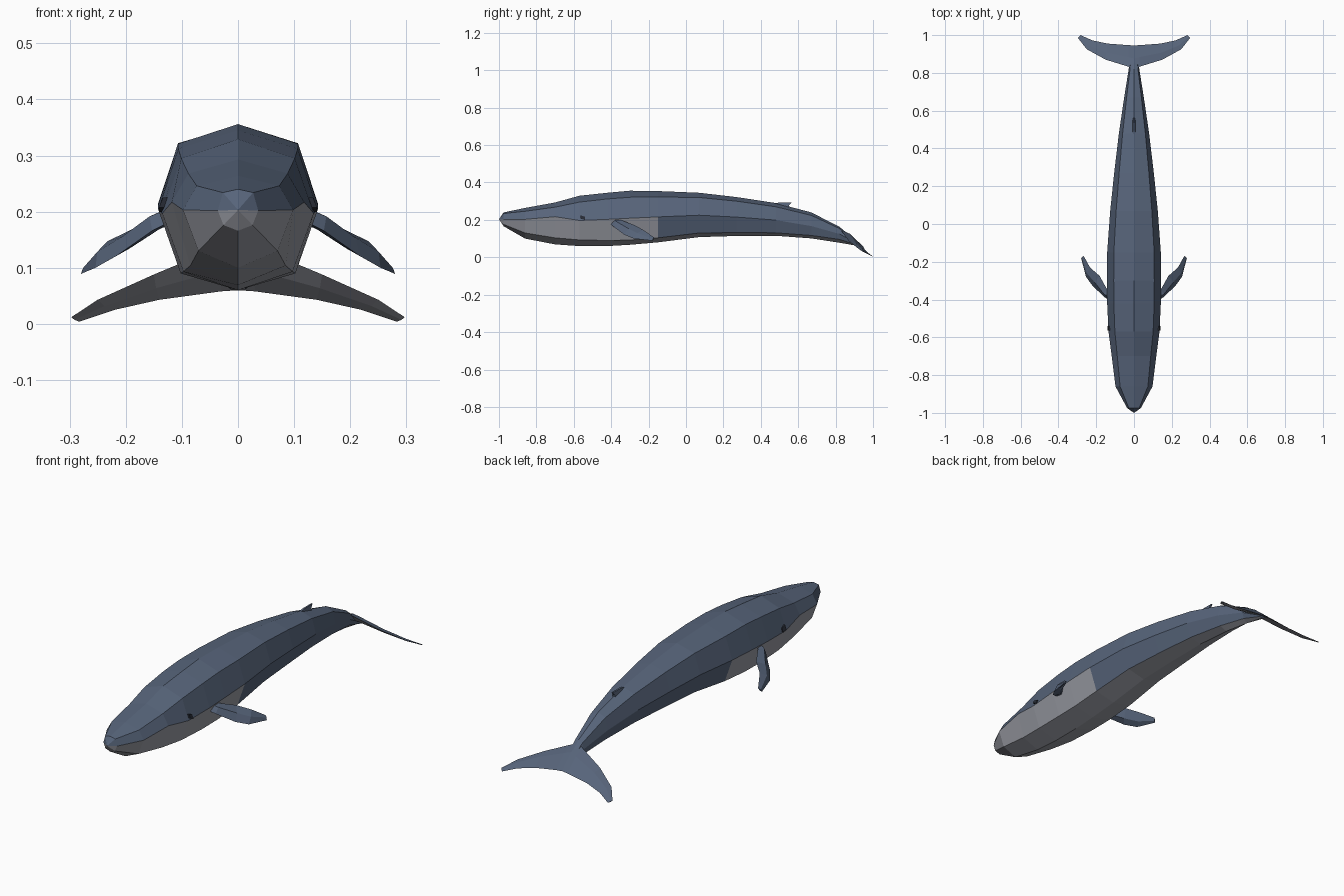
import bpy, bmesh
from mathutils import Vector


def material(name, rgb):
    m = bpy.data.materials.new(name)
    m.diffuse_color = (*rgb, 1)
    return m


BLUE = material("slate blue", (0.095, 0.128, 0.195))
PALE = material("pale grey belly", (0.32, 0.33, 0.37))
DARK = material("dark eye", (0.02, 0.024, 0.035))


def finish(bm, name, mats):
    bmesh.ops.recalc_face_normals(bm, faces=bm.faces)
    me = bpy.data.meshes.new(name)
    bm.to_mesh(me)
    bm.free()
    for m in mats:
        me.materials.append(m)
    ob = bpy.data.objects.new(name, me)
    bpy.context.collection.objects.link(ob)
    return ob


def loft(bm, rings):
    """Skin closed rings of equal length, return faces as (segment, index, face)."""
    vs = [[bm.verts.new(p) for p in r] for r in rings]
    out = []
    for s, (a, b) in enumerate(zip(vs, vs[1:])):
        n = len(a)
        for i in range(n):
            j = (i + 1) % n
            out.append((s, i, bm.faces.new((a[i], a[j], b[j], b[i]))))
    return vs, out


# Body stations: y, then z of top, shoulder, side, lower, bottom, then half width
stations = [
    (-0.975, 0.240, 0.234, 0.202, 0.176, 0.166, 0.036),
    (-0.86, 0.264, 0.246, 0.203, 0.130, 0.100, 0.098),
    (-0.70, 0.293, 0.268, 0.217, 0.104, 0.069, 0.118),
    (-0.57, 0.329, 0.295, 0.197, 0.093, 0.060, 0.135),
    (-0.42, 0.345, 0.312, 0.203, 0.090, 0.060, 0.142),
    (-0.30, 0.356, 0.321, 0.209, 0.092, 0.067, 0.143),
    (-0.15, 0.354, 0.322, 0.216, 0.104, 0.080, 0.142),
    (0.07, 0.345, 0.320, 0.225, 0.130, 0.108, 0.126),
    (0.27, 0.322, 0.300, 0.215, 0.132, 0.114, 0.105),
    (0.48, 0.290, 0.270, 0.199, 0.131, 0.115, 0.080),
    (0.67, 0.240, 0.224, 0.167, 0.117, 0.101, 0.052),
    (0.82, 0.163, 0.154, 0.125, 0.096, 0.078, 0.028),
    (0.93, 0.074, 0.072, 0.066, 0.061, 0.059, 0.018),
]
rings = []
for y, zt, zu, zs, zl, zb, w in stations:
    u, l = 0.75 * w, 0.72 * w
    rings.append([(0, y, zt), (u, y, zu), (w, y, zs), (l, y, zl),
                  (0, y, zb), (-l, y, zl), (-w, y, zs), (-u, y, zu)])
bm = bmesh.new()
vs, faces = loft(bm, rings)
# pale belly strip all along, pale jaw up to the chest
for s, i, f in faces:
    if i in (3, 4) or (i in (2, 5) and s < 6):
        f.material_index = 1
tip = bm.verts.new((0, -1, 0.203))
for i in range(8):
    f = bm.faces.new((vs[0][i], vs[0][(i + 1) % 8], tip))
    f.material_index = 1 if 2 <= i <= 5 else 0
bm.faces.new(vs[-1])
finish(bm, "body", [BLUE, PALE])


# Tail flukes: leading and trailing edge per section, pale underneath
lead = [(0, 0.82, 0.150), (0.03, 0.833, 0.138), (0.15, 0.87, 0.088),
        (0.25, 0.925, 0.043), (0.297, 0.985, 0.012)]
trail = [(0, 0.945, 0.060), (0.03, 0.947, 0.058), (0.14, 0.955, 0.043),
         (0.22, 0.972, 0.025), (0.283, 1.0, 0.004)]
thick = [0.030, 0.026, 0.016, 0.010, 0.004]
for side in (1, -1):
    rings = []
    for a, b, t in zip(lead, trail, thick):
        a, b = (Vector((p[0] * side, p[1], p[2])) for p in (a, b))
        mid = a.lerp(b, 0.4)
        up = Vector((0, 0.4, 0.8)) * t / 2
        rings.append([a, mid + up, b, mid - up])
    bm = bmesh.new()
    vs, faces = loft(bm, rings)
    for s, i, f in faces:
        f.material_index = 1 if i >= 2 else 0
    bm.faces.new(vs[0])
    bm.faces.new(vs[-1])
    finish(bm, "tail_fluke", [BLUE, PALE])

# Flippers: diamond section swept down, out and back
outer = [(0.115, -0.41, 0.185), (0.153, -0.39, 0.166), (0.217, -0.33, 0.121),
         (0.254, -0.28, 0.100), (0.280, -0.18, 0.089)]
inner = [(0.115, -0.35, 0.205), (0.143, -0.345, 0.198), (0.182, -0.275, 0.172),
         (0.233, -0.23, 0.147), (0.266, -0.17, 0.106)]
thick = [0.03, 0.03, 0.026, 0.02, 0.008]
for side in (1, -1):
    rings = []
    for a, b, t in zip(outer, inner, thick):
        a, b = (Vector((p[0] * side, p[1], p[2])) for p in (a, b))
        mid = a.lerp(b, 0.45)
        up = Vector((0.6 * side, -0.2, 0.75)) * t / 2
        rings.append([a, mid + up, b, mid - up])
    bm = bmesh.new()
    vs, _ = loft(bm, rings)
    bm.faces.new(vs[0])
    bm.faces.new(vs[-1])
    finish(bm, "flipper", [BLUE])

# Small dorsal fin: profile wedge, thin at the top
profile = [(0.45, 0.285, 0.004), (0.50, 0.293, 0.005), (0.565, 0.294, 0.003),
           (0.55, 0.278, 0.006), (0.55, 0.262, 0.009), (0.47, 0.275, 0.009)]
bm = bmesh.new()
vs, _ = loft(bm, [[(s * w, y, z) for y, z, w in profile] for s in (-1, 1)])
for r in vs:
    bm.faces.new(r)
finish(bm, "dorsal_fin", [BLUE])

# Eyes: thin dark plates on the cheeks
for side in (1, -1):
    bm = bmesh.new()
    bmesh.ops.create_cube(bm, size=1)
    for v in bm.verts:
        v.co = Vector((side * (0.133 - 0.07 * v.co.z * 0.1) + v.co.x * 0.009,
                       -0.553 + v.co.y * 0.024, 0.212 + v.co.z * 0.018 - v.co.y * 0.008))
    finish(bm, "eye", [DARK])
